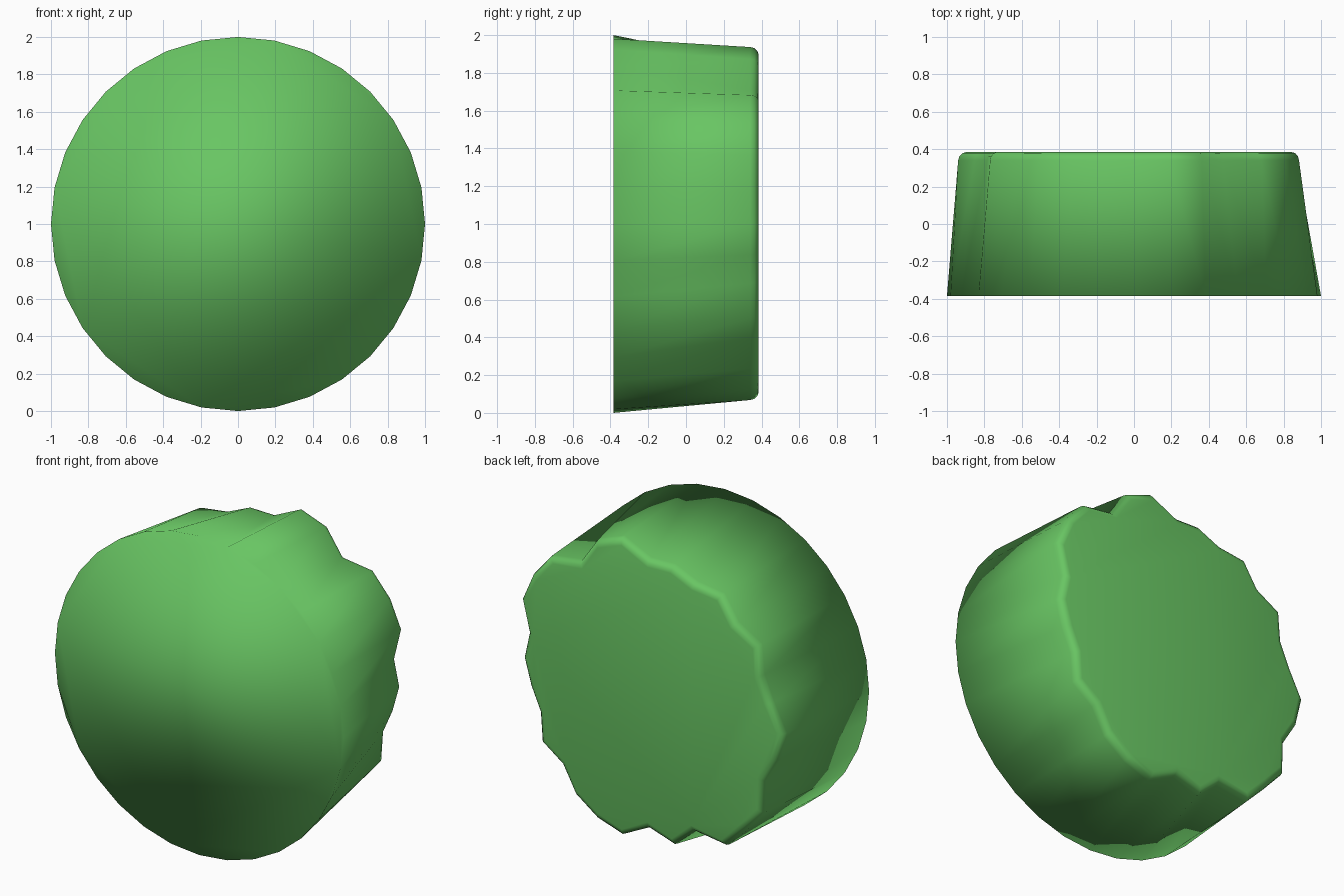
import bpy
import bmesh
from math import sin, cos, pi, radians

cube = bpy.data.objects.get("Cube")
if cube:
    bpy.data.objects.remove(cube, do_unlink=True)

# Single green material
green = bpy.data.materials.new("leaf_green")
green.use_nodes = True
colour = (0.14, 0.56, 0.125, 1.0)
green.diffuse_color = colour
green.node_tree.nodes["Principled BSDF"].inputs["Base Color"].default_value = colour

SIDES = 32
FRONT, BACK, ROUND = -0.385, 0.385, 0.045

# Radius of the ragged back outline at each corner, counter-clockwise from +x
ragged = [.87, .85, .955, .97, .965, .855, .945, .955,
          .85, .87, .85, .915, .86, .925, .85, .87,
          .94, .915, .87, .96, .95, .97, .84, .915,
          .84, .95, .945, .92, .85, .895, .82, .84]

bm = bmesh.new()


def ring(radii, y):
    """Closed loop of vertices around the y axis."""
    return [bm.verts.new((r * cos(2 * pi * i / SIDES), y, 1 + r * sin(2 * pi * i / SIDES)))
            for i, r in enumerate(radii)]


# Round front rim, then the ragged back with a rounded edge
rings = [ring([1.0] * SIDES, FRONT)]
for angle in (0, 30, 60, 90):
    t = radians(angle)
    inset = ROUND * (1 - cos(t))
    rings.append(ring([r - inset for r in ragged], BACK - ROUND + ROUND * sin(t)))

# Side walls and the two caps
for a, b in zip(rings, rings[1:]):
    for i in range(SIDES):
        j = (i + 1) % SIDES
        bm.faces.new((a[i], a[j], b[j], b[i]))
bm.faces.new(rings[0])
bm.faces.new(rings[-1])
bmesh.ops.recalc_face_normals(bm, faces=bm.faces)
for face in bm.faces:
    face.smooth = True

mesh = bpy.data.meshes.new("ragged_plug")
bm.to_mesh(mesh)
bm.free()
mesh.materials.append(green)
plug = bpy.data.objects.new("ragged_plug", mesh)
bpy.context.collection.objects.link(plug)
